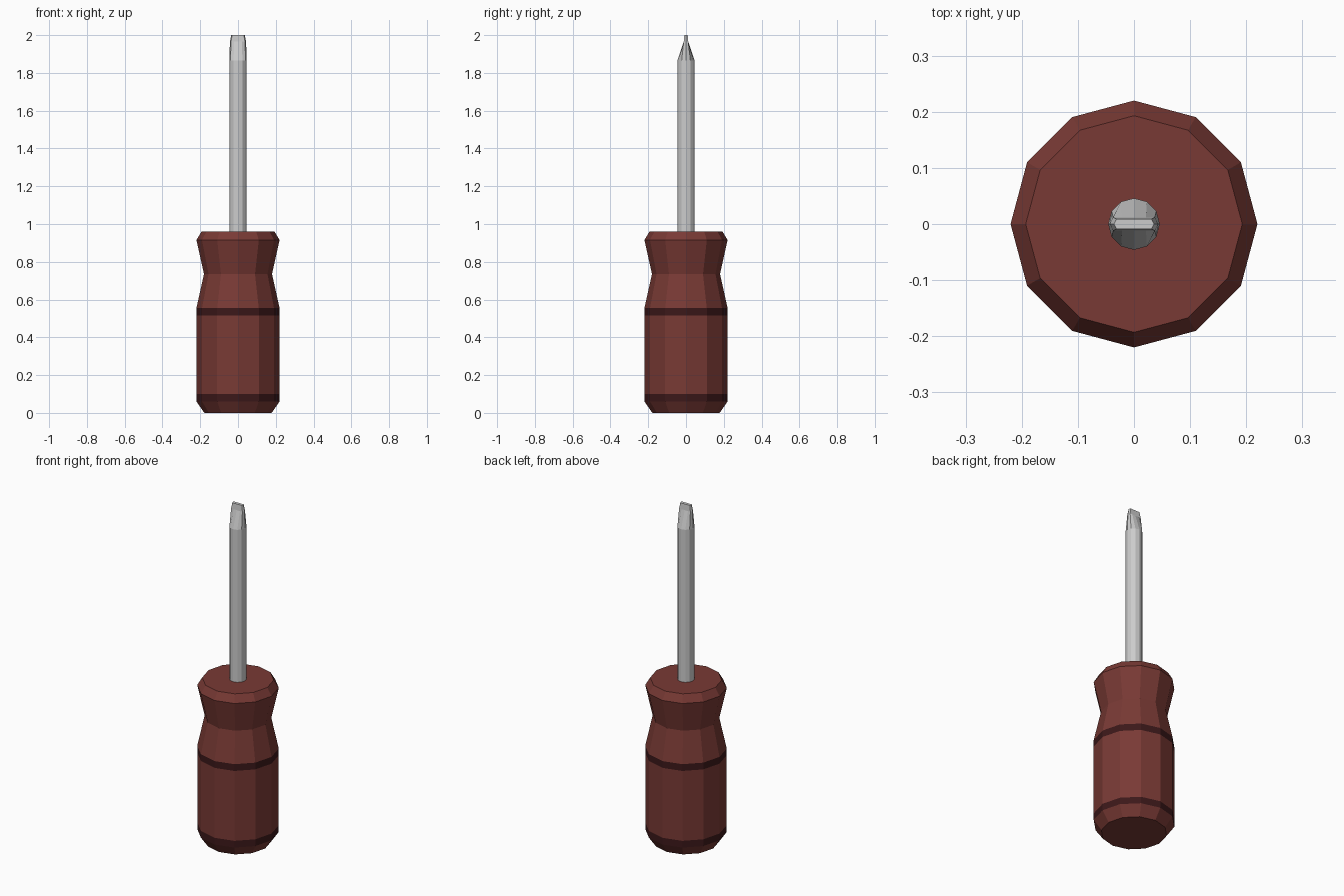
import bpy, bmesh, math

if "Cube" in bpy.data.objects:
    bpy.data.objects.remove(bpy.data.objects["Cube"])

SIDES = 12


def material(name, rgb):
    m = bpy.data.materials.new(name)
    m.diffuse_color = (*rgb, 1)
    m.use_nodes = True
    m.node_tree.nodes["Principled BSDF"].inputs["Base Color"].default_value = m.diffuse_color
    return m


def ring(z, r, flat=None, squeeze=1.0):
    """Twelve-sided ring; flat limits its half depth in y."""
    pts = []
    for i in range(SIDES):
        a = 2 * math.pi * i / SIDES
        x, y = r * math.cos(a) * squeeze, r * math.sin(a)
        if flat is not None:
            y = max(-flat, min(flat, y))
        pts.append((x, y, z))
    return pts


def loft(name, rings, mats=(), dark_bands=()):
    bm = bmesh.new()
    loops = [[bm.verts.new(p) for p in pts] for pts in rings]
    for k, (lo, hi) in enumerate(zip(loops, loops[1:])):
        for i in range(SIDES):
            j = (i + 1) % SIDES
            f = bm.faces.new((lo[i], lo[j], hi[j], hi[i]))
            f.material_index = 1 if k in dark_bands else 0
    bm.faces.new(loops[0][::-1])
    bm.faces.new(loops[-1])
    bmesh.ops.recalc_face_normals(bm, faces=bm.faces)
    mesh = bpy.data.meshes.new(name)
    bm.to_mesh(mesh)
    bm.free()
    for m in mats:
        mesh.materials.append(m)
    obj = bpy.data.objects.new(name, mesh)
    bpy.context.collection.objects.link(obj)
    return obj


# Handle with two dark bands and a pinched neck
red = material("handle_red", (0.19, 0.042, 0.035))
dark = material("band_dark", (0.045, 0.009, 0.01))
profile = [(0, 0.178), (0.06, 0.22), (0.1, 0.22), (0.515, 0.22),
           (0.555, 0.22), (0.735, 0.18), (0.915, 0.22), (0.96, 0.193)]
loft("handle", [ring(z, r) for z, r in profile], (red, dark), (1, 3))

# Steel shaft flattening into a blade tip
loft("shaft", [ring(0.94, 0.046), ring(1.865, 0.046),
               ring(1.965, 0.046, 0.012, 0.93),
               ring(2.0, 0.046, 0.009, 0.78)])
